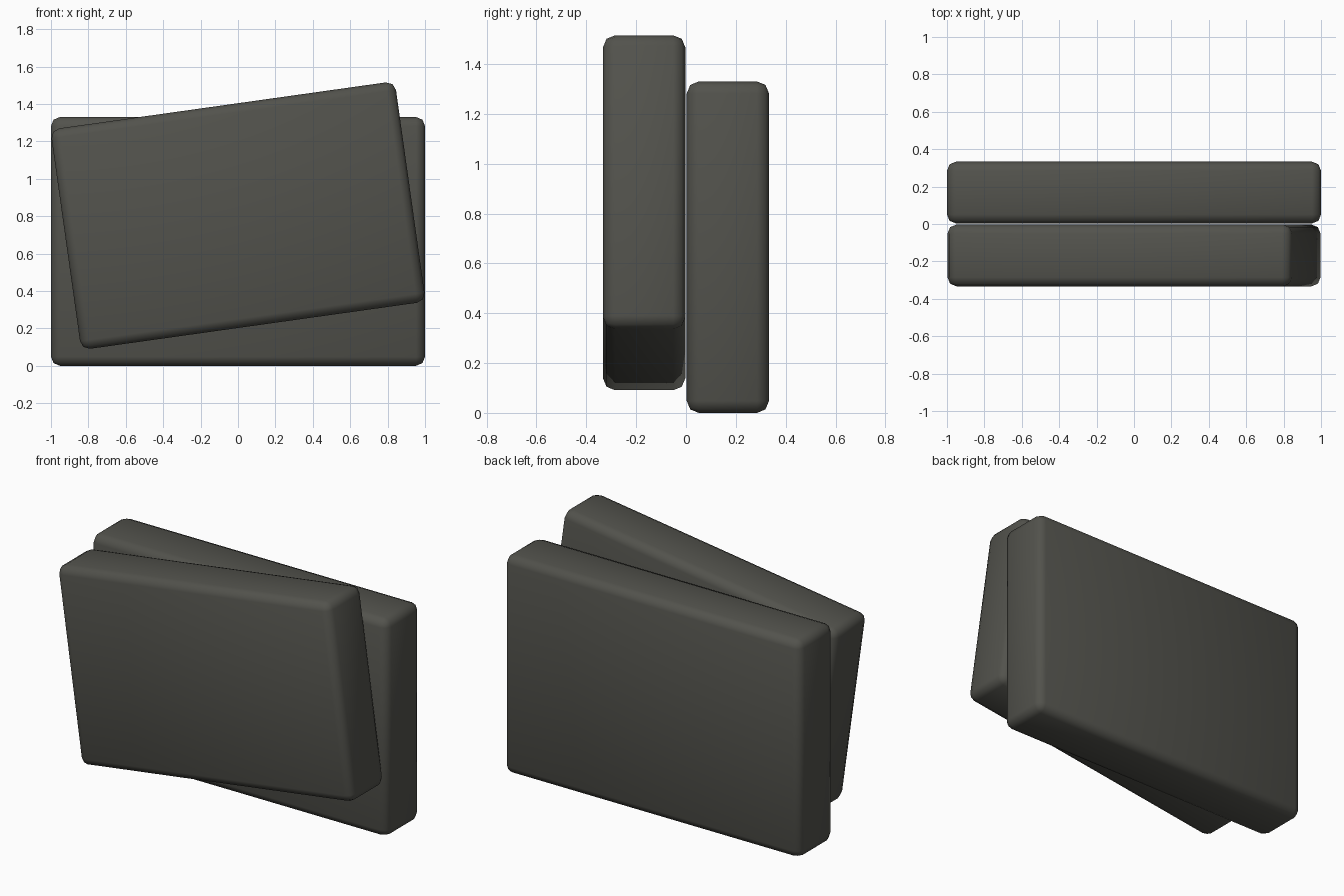
import bpy
from math import radians

cube = bpy.data.objects.get("Cube")
if cube:
    bpy.data.objects.remove(cube, do_unlink=True)

# Dark olive grey for both slabs
COLOUR = (0.085, 0.085, 0.073, 1)
grey = bpy.data.materials.new("dark olive grey")
grey.use_nodes = True
grey.diffuse_color = COLOUR
grey.node_tree.nodes["Principled BSDF"].inputs["Base Color"].default_value = COLOUR


def slab(name, size, centre, tilt=0):
    """Box with softly rounded edges, turned about the depth axis."""
    bpy.ops.mesh.primitive_cube_add(size=1, location=centre)
    ob = bpy.context.object
    ob.name = name
    ob.scale = size
    bpy.ops.object.transform_apply(location=False, rotation=False, scale=True)
    ob.rotation_euler.y = -radians(tilt)
    ob.data.materials.append(grey)
    bevel = ob.modifiers.new("rounded edges", "BEVEL")
    bevel.width = 0.048
    bevel.segments = 2
    bpy.ops.object.shade_smooth()
    return ob


# Upright slab at the back, tilted smaller slab leaning in front
slab("back_slab", (2, 0.33, 1.33), (0, 0.168, 0.665))
slab("front_slab", (1.86, 0.33, 1.19), (0, -0.168, 0.803), tilt=8)
